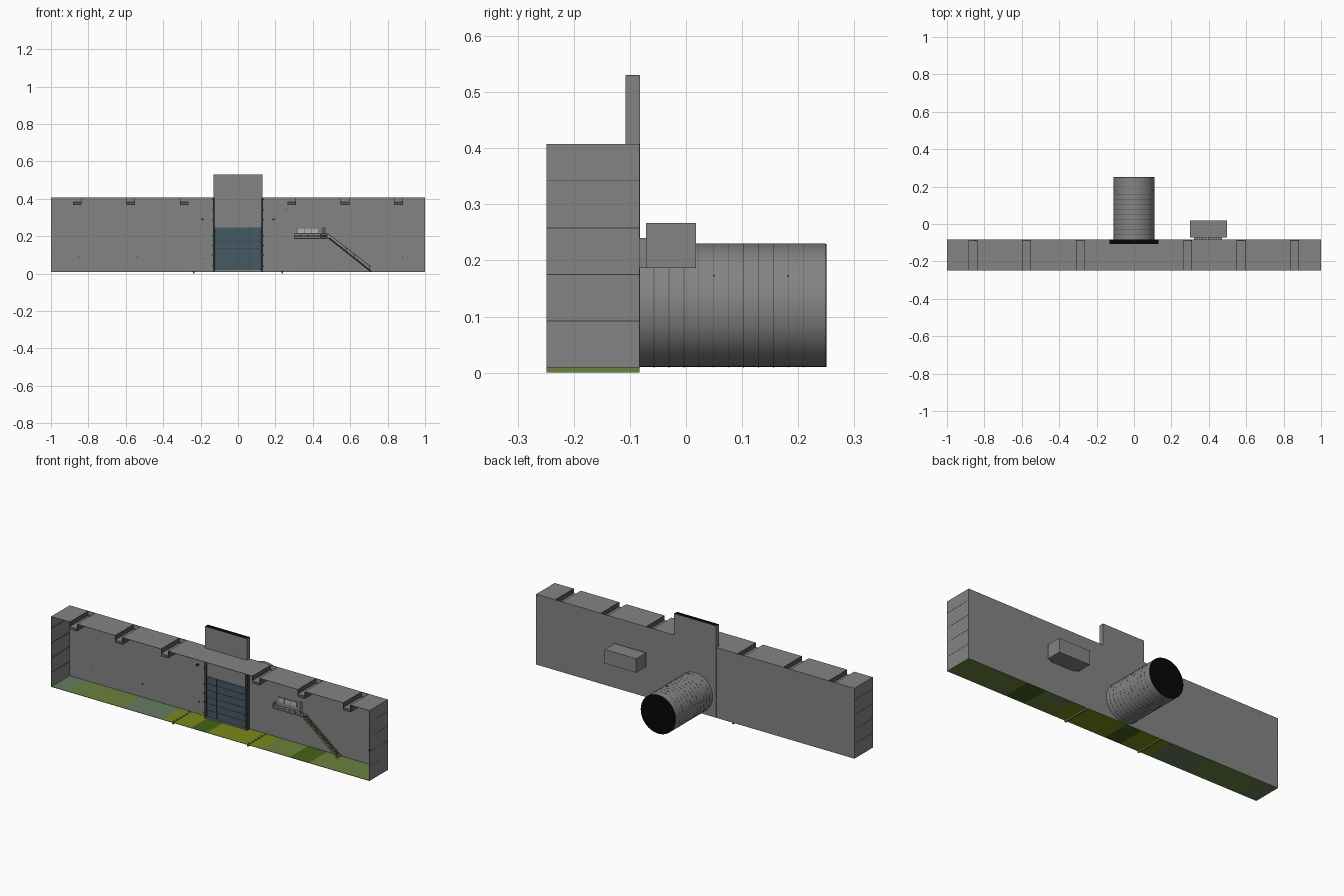
import bpy, math
from mathutils import Vector

def mat(name, c):
    m = bpy.data.materials.new(name)
    m.diffuse_color = (*c, 1)
    return m

GREY = mat("wall_grey", (0.23, 0.23, 0.23))
SHADE = mat("shade_grey", (0.1, 0.1, 0.1))
BLUE = mat("door_blue", (0.06, 0.1, 0.13))
DARK = mat("dark_metal", (0.04, 0.045, 0.05))
BLACK = mat("black", (0.002, 0.002, 0.002))
PALE = mat("glass_pale", (0.45, 0.45, 0.45))
OLIVE = mat("stair_olive", (0.14, 0.12, 0.05))
MOSS = mat("moss", (0.2, 0.25, 0.01))
GRASS = mat("grass", (0.15, 0.22, 0.05))
WET = mat("wet_floor", (0.13, 0.2, 0.12))
BLOTCH = mat("dark_moss", (0.06, 0.12, 0.01))

def box(name, x, y, z, m=GREY):
    """Box from (min, max) ranges."""
    bpy.ops.mesh.primitive_cube_add(size=1)
    o = bpy.context.object
    o.name = name
    for v in o.data.vertices:
        v.co = [r[0] if c < 0 else r[1] for c, r in zip(v.co, (x, y, z))]
    o.data.materials.append(m)
    return o

def bar(name, a, b, r, m=GREY, sides=6):
    """Round rod between two points."""
    a, b = Vector(a), Vector(b)
    d = b - a
    bpy.ops.mesh.primitive_cylinder_add(vertices=sides, radius=r, depth=d.length, location=(a + b) / 2)
    o = bpy.context.object
    o.name = name
    o.rotation_euler = d.to_track_quat('Z', 'Y').to_euler()
    o.data.materials.append(m)
    return o

F, B, T = -0.249, -0.083, 0.408   # front edge, back wall, roof height

# floor sections in mossy colours
cuts = [-1, -0.9, -0.72, -0.55, -0.3, -0.12, -0.02, 0.18, 0.32, 0.5, 0.62, 0.85, 1]
tints = [WET, GRASS, GRASS, WET, MOSS, BLOTCH, MOSS, MOSS, GRASS, BLOTCH, GRASS, GRASS]
for x0, x1, m in zip(cuts, cuts[1:], tints):
    box("floor", (x0, x1), (F, B), (0.0085, 0.0105), m)

# end walls with panel seams on both faces
for s in (-1, 1):
    box("end_wall", sorted((s * 0.9995, s * 0.997)), (F, B), (0.0085, T))
    for z in (0.092, 0.175, 0.258, 0.342):
        box("end_wall_seam", sorted((s, s * 0.9955)), (F, B), (z - 0.0008, z + 0.0008), DARK)

# back wall
for s in (-1, 1):
    box("back_wall", sorted((s * 0.13, s * 0.9995)), (B - 0.003, B), (0.0085, T))

# roof slabs split by recessed light channels
slots = [-0.86, -0.575, -0.287, 0.287, 0.572, 0.858]
edges = [-0.9995] + [e for c in slots for e in (c - 0.023, c + 0.023)] + [0.9995]
for x0, x1 in zip(edges[::2], edges[1::2]):
    box("roof_slab", (x0, x1), (F, B), (T - 0.002, T))
for c in slots:
    box("channel_floor", (c - 0.023, c + 0.023), (F, B - 0.004), (0.38, 0.382))
    box("channel_light", (c - 0.023, c + 0.023), (F, B - 0.004), (0.367, 0.38), SHADE)
    box("channel_end", (c - 0.023, c + 0.023), (B - 0.007, B - 0.004), (0.382, 0.384), DARK)
    for s in (-1, 1):
        e = c + s * 0.0225
        box("channel_side", (e - 0.001, e + 0.001), (F, B), (0.38, T - 0.0005), SHADE)

# door pocket rising above the roof
box("pocket_front", (-0.132, 0.132), (-0.108, -0.105), (T - 0.003, 0.53))
box("pocket_back", (-0.132, 0.132), (B - 0.002, B + 0.001), (0.009, 0.53))
box("pocket_top", (-0.13, 0.13), (-0.107, B), (0.527, 0.5305), BLACK)
for s in (-1, 1):
    box("pocket_side", sorted((s * 0.129, s * 0.132)), (-0.108, B), (T, 0.53))
    box("door_post", sorted((s * 0.122, s * 0.134)), (-0.11, B), (0.009, T), DARK)
    for z in (0.04, 0.1, 0.15, 0.2, 0.29, 0.34, 0.395):
        box("post_bolt", sorted((s * 0.134, s * 0.138)), (-0.112, -0.1), (z - 0.003, z + 0.003), DARK)
box("panel_over_door", (-0.122, 0.122), (-0.103, -0.098), (0.247, T))

# gate with a grid of raised panels
box("gate", (-0.122, 0.122), (-0.1, -0.094), (0.018, 0.247), DARK)
box("gate_sill", (-0.122, 0.122), (-0.108, -0.09), (0.009, 0.018))
for i in range(4):
    for j in range(6):
        x, z = -0.121 + i * 0.0607, 0.019 + j * 0.038
        box("gate_panel", (x, x + 0.0595), (-0.104, -0.1), (z, z + 0.0368), BLUE)

# tunnel with seam rings and black end
bar("tunnel", (0, B, 0.12), (0, 0.249, 0.12), 0.11, GREY, 40)
bpy.ops.object.shade_smooth_by_angle()
bar("tunnel_end", (0, 0.2485, 0.12), (0, 0.25, 0.12), 0.1095, BLACK, 40)
for i in range(11):
    y = -0.057 + i * 0.0266
    bar("tunnel_seam", (0, y - 0.0007, 0.12), (0, y + 0.0007, 0.12), 0.1104, SHADE, 40)
for s in (-1, 1):
    for y in (0.05, 0.182):
        bar("tunnel_lamp", (s * 0.098, y, 0.174), (s * 0.094, y, 0.172), 0.0018, OLIVE)

# control booth behind the wall, windows in front
box("booth", (0.3, 0.498), (-0.071, 0.018), (0.187, 0.267))
for i in range(4):
    x = 0.32 + i * 0.038
    box("booth_neck", (x, x + 0.036), (B - 0.002, -0.07), (0.187, 0.24))
box("window_frame", (0.314, 0.434), (B - 0.005, B - 0.002), (0.213, 0.243), SHADE)
for i in range(3):
    x = 0.317 + i * 0.039
    box("window", (x, x + 0.036), (B - 0.007, B - 0.004), (0.215, 0.241), PALE)

# balcony with railing
box("balcony_deck", (0.3, 0.495), (-0.12, B), (0.185, 0.191))
for z in (0.201, 0.212):
    bar("balcony_rail", (0.3, -0.119, z), (0.475, -0.119, z), 0.0015)
    bar("balcony_rail", (0.301, -0.119, z), (0.301, B, z), 0.0015)
for i in range(6):
    x = 0.301 + i * 0.035
    bar("balcony_post", (x, -0.119, 0.187), (x, -0.119, 0.214), 0.0018)
box("balcony_door", (0.447, 0.47), (-0.088, B), (0.191, 0.25), SHADE)

# stairs down to the right
top, bot, n = (0.488, 0.188), (0.712, 0.011), 16
for y in (-0.12, -0.09):
    bar("stair_stringer", (top[0], y, top[1]), (bot[0], y, bot[1]), 0.004, OLIVE, 4)
bar("stair_handrail", (top[0] - 0.01, -0.12, 0.216), (bot[0], -0.12, 0.035), 0.0012, OLIVE)
for i in range(n):
    t = (i + 0.5) / n
    x = top[0] + (bot[0] - top[0]) * t
    z = top[1] + (bot[1] - top[1]) * t
    box("stair_tread", (x - 0.007, x + 0.007), (-0.12, -0.09), (z, z + 0.003), OLIVE)
    if i % 3 == 0:
        bar("handrail_post", (x, -0.12, z), (x, -0.12, z + 0.026), 0.001, OLIVE)

# floor drain tracks and wall lamps either side of the gate
for s in (-1, 1):
    x = s * 0.236
    box("floor_track", (x - 0.004, x + 0.004), (F, B), (0, 0.012), GRASS)
    for i in range(6):
        y = F + 0.012 + i * 0.028
        box("track_stud", (x - 0.006, x + 0.006), (y, y + 0.005), (0.009, 0.0135), SHADE)
    bar("wall_lamp", (s * 0.19, B - 0.002, 0.29), (s * 0.19, -0.1, 0.29), 0.006, DARK, 10)

# small wall sockets
for x, z in ((-0.85, 0.088), (-0.54, 0.088), (0.88, 0.088), (-0.185, 0.08), (0.26, 0.345)):
    box("wall_socket", (x - 0.003, x + 0.003), (B - 0.006, B - 0.002), (z - 0.003, z + 0.003), DARK)
